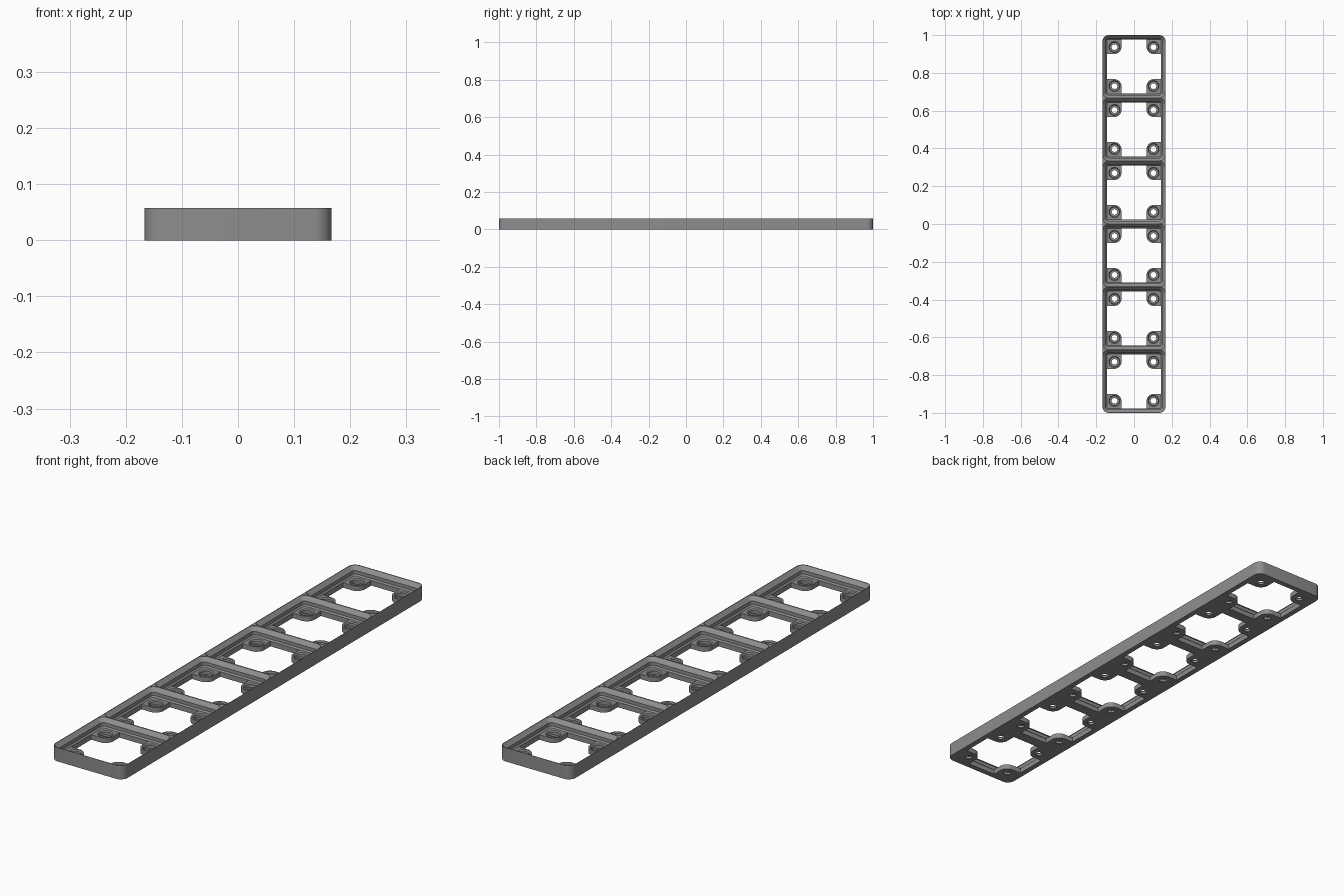
import bpy, bmesh, math

if "Cube" in bpy.data.objects:
    bpy.data.objects.remove(bpy.data.objects["Cube"])

U = 1 / 126            # one millimetre in scene units
CELL, COUNT = 42, 6
PLATE, HEIGHT = 2.65, 7.3
CENTRES = [(i - (COUNT - 1) / 2) * CELL for i in range(COUNT)]

grey = bpy.data.materials.new("dark grey plastic")
grey.diffuse_color = (0.27, 0.27, 0.27, 1)
grey.use_nodes = True
grey.node_tree.nodes["Principled BSDF"].inputs["Base Color"].default_value = grey.diffuse_color


def rounded_rect(hx, hy, r, n=8):
    pts = []
    for q, (sx, sy) in enumerate([(1, 1), (-1, 1), (-1, -1), (1, -1)]):
        for k in range(n + 1):
            a = math.pi / 2 * (q + k / n)
            pts.append((sx * (hx - r) + r * math.cos(a), sy * (hy - r) + r * math.sin(a)))
    return pts


def circle(r, n=32):
    return [(r * math.cos(2 * math.pi * k / n), r * math.sin(2 * math.pi * k / n)) for k in range(n)]


def loft(bm, layers, cx=0, cy=0):
    """Closed solid through (outline, z) layers, in millimetres."""
    rings = [[bm.verts.new(((x + cx) * U, (y + cy) * U, z * U)) for x, y in pts] for pts, z in layers]
    for a, b in zip(rings, rings[1:]):
        for i in range(len(a)):
            j = (i + 1) % len(a)
            bm.faces.new((a[i], a[j], b[j], b[i]))
    bm.faces.new(rings[0][::-1])
    bm.faces.new(rings[-1])


def finish(bm, name):
    bmesh.ops.recalc_face_normals(bm, faces=bm.faces)
    mesh = bpy.data.meshes.new(name)
    bm.to_mesh(mesh)
    bm.free()
    mesh.materials.append(grey)
    ob = bpy.data.objects.new(name, mesh)
    bpy.context.collection.objects.link(ob)
    return ob


# Solid block with rounded outer corners
bm = bmesh.new()
outer = rounded_rect(CELL / 2, CELL * COUNT / 2, 4)
loft(bm, [(outer, 0), (outer, HEIGHT)])
base = finish(bm, "grid_base_plate")

# Stepped pockets: chamfer, straight wall, chamfer
pockets = bmesh.new()
profile = [(18.15, PLATE), (18.85, PLATE + 0.7), (18.85, PLATE + 2.5),
           (20.85, HEIGHT - 0.15), (20.85, HEIGHT + 1)]
for cy in CENTRES:
    loft(pockets, [(rounded_rect(h, h, h - 17), z) for h, z in profile], 0, cy)

# Cross-shaped windows that leave a rounded tab in each corner
windows = bmesh.new()
TAB, HOLE, EDGE = 4.6, 13, 18.1
quarter = [(EDGE, HOLE - TAB)]
for k in range(11):
    a = -math.pi / 2 - math.pi / 2 * k / 10
    quarter.append((HOLE + TAB * math.cos(a), HOLE + TAB * math.sin(a)))
quarter.append((HOLE - TAB, EDGE))
cross = []
for q in range(4):
    for x, y in quarter:
        for _ in range(q):
            x, y = -y, x
        cross.append((x, y))
for cy in CENTRES:
    loft(windows, [(cross, -1), (cross, PLATE + 0.4)], 0, cy)

# Chamfered magnet recess with a screw hole through each tab
holes = bmesh.new()
steps = [(1.9, -1), (1.9, 0.5), (3.25, 0.5), (3.25, PLATE - 0.5), (3.85, PLATE + 0.1)]
for cy in CENTRES:
    for sx in (-1, 1):
        for sy in (-1, 1):
            loft(holes, [(circle(r), z) for r, z in steps], sx * HOLE, cy + sy * HOLE)

# Cut everything, then drop the cutters
bpy.context.view_layer.objects.active = base
base.select_set(True)
for cut, name in ((pockets, "pocket_cutter"), (windows, "window_cutter"), (holes, "hole_cutter")):
    cutter = finish(cut, name)
    cutter.hide_render = True
    mod = base.modifiers.new(name, 'BOOLEAN')
    mod.operation, mod.solver, mod.object = 'DIFFERENCE', 'EXACT', cutter
    bpy.ops.object.modifier_apply(modifier=mod.name)
    bpy.data.objects.remove(cutter)

bpy.ops.object.shade_smooth_by_angle(angle=math.radians(30))
